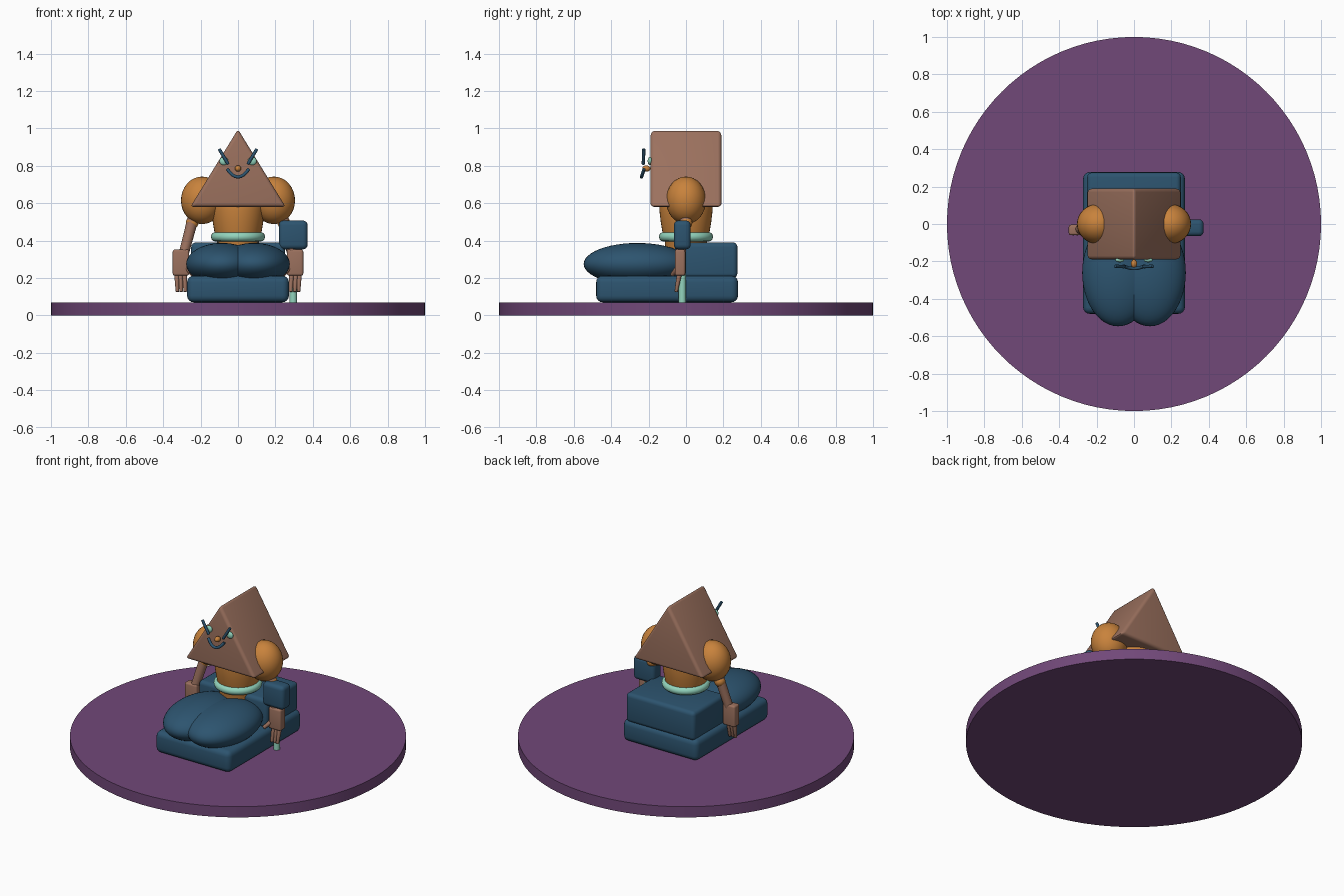
import bpy, bmesh, math
from mathutils import Vector, Matrix

if "Cube" in bpy.data.objects:
    bpy.data.objects.remove(bpy.data.objects["Cube"])


def material(name, rgb):
    m = bpy.data.materials.new(name)
    m.diffuse_color = (*rgb, 1)
    m.use_nodes = True
    m.node_tree.nodes["Principled BSDF"].inputs["Base Color"].default_value = m.diffuse_color
    return m


PURPLE = material("purple", (0.165, 0.065, 0.19))
NAVY = material("navy", (0.026, 0.089, 0.16))
BROWN = material("brown", (0.33, 0.165, 0.112))
ORANGE = material("orange", (0.58, 0.225, 0.045))
MINT = material("mint", (0.29, 0.66, 0.51))


def finish(name, bm, mat, bevel=0, angle=40):
    bmesh.ops.recalc_face_normals(bm, faces=bm.faces)
    me = bpy.data.meshes.new(name)
    bm.to_mesh(me)
    bm.free()
    ob = bpy.data.objects.new(name, me)
    bpy.context.collection.objects.link(ob)
    me.materials.append(mat)
    bpy.ops.object.select_all(action='DESELECT')
    ob.select_set(True)
    bpy.context.view_layer.objects.active = ob
    if bevel:
        mod = ob.modifiers.new("rounding", 'BEVEL')
        mod.width, mod.segments = bevel, 4
        bpy.ops.object.modifier_apply(modifier=mod.name)
    bpy.ops.object.shade_smooth_by_angle(angle=math.radians(angle))
    return ob


def box(name, lo, hi, mat, bevel):
    lo, hi = Vector(lo), Vector(hi)
    bm = bmesh.new()
    bmesh.ops.create_cube(bm, size=1, matrix=Matrix.Translation((lo + hi) / 2)
                          @ Matrix.Diagonal((*(hi - lo), 1)))
    return finish(name, bm, mat, bevel)


def ellipsoid(name, center, radii, mat, seg=32):
    bm = bmesh.new()
    bmesh.ops.create_uvsphere(bm, u_segments=seg, v_segments=seg // 2, radius=1,
                              matrix=Matrix.Translation(center) @ Matrix.Diagonal((*radii, 1)))
    return finish(name, bm, mat)


def rod(name, a, b, r1, r2, mat, bevel=0, seg=16):
    a, b = Vector(a), Vector(b)
    d = b - a
    rot = d.to_track_quat('Z', 'Y').to_matrix().to_4x4()
    bm = bmesh.new()
    bmesh.ops.create_cone(bm, cap_ends=True, segments=seg, radius1=r1, radius2=r2,
                          depth=d.length, matrix=Matrix.Translation((a + b) / 2) @ rot)
    return finish(name, bm, mat, bevel)


def lathe(name, profile, mat, seg=40):
    """Spin a closed or axis-ended list of (radius, z) round the vertical axis."""
    bm = bmesh.new()
    vs = [bm.verts.new((r, 0, z)) for r, z in profile]
    es = [bm.edges.new(p) for p in zip(vs, vs[1:])]
    bmesh.ops.spin(bm, geom=vs + es, cent=(0, 0, 0), axis=(0, 0, 1),
                   angle=2 * math.pi, steps=seg)
    bmesh.ops.remove_doubles(bm, verts=bm.verts, dist=1e-5)
    return finish(name, bm, mat)


# Round platform
rod("platform", (0, 0, 0), (0, 0, 0.07), 1, 1, PURPLE, seg=96)

# Cushion, seat block and thighs
box("cushion", (-0.272, -0.48, 0.07), (0.272, 0.278, 0.212), NAVY, 0.035)
box("seat_block", (-0.25, -0.06, 0.2), (0.25, 0.275, 0.39), NAVY, 0.025)
for s, side in ((-1, "left"), (1, "right")):
    ellipsoid(side + "_thigh", (s * 0.085, -0.26, 0.275), (0.192, 0.287, 0.112), NAVY, 48)

# Torso and belt
lathe("torso", [(0, 0.34), (0.11, 0.34), (0.112, 0.39), (0.125, 0.44), (0.135, 0.5),
                (0.142, 0.56), (0.14, 0.62), (0.1, 0.68), (0, 0.7)], ORANGE)
ring = [(0.12 + 0.025 * math.cos(t * math.pi / 6), 0.42 + 0.025 * math.sin(t * math.pi / 6))
        for t in range(13)]
lathe("belt", ring, MINT)

# Triangular prism head with softened edges
bm = bmesh.new()
tri = [bm.verts.new((x, -0.19, z)) for x, z in ((-0.255, 0.58), (0.255, 0.58), (0, 0.995))]
face = bm.faces.new(tri)
ext = bmesh.ops.extrude_face_region(bm, geom=[face])
bmesh.ops.translate(bm, vec=(0, 0.38, 0),
                    verts=[g for g in ext["geom"] if isinstance(g, bmesh.types.BMVert)])
finish("head", bm, BROWN, 0.02)

# Shoulders, arms and hands
for s, side in ((-1, "left"), (1, "right")):
    ellipsoid(side + "_shoulder", (s * 0.192, 0, 0.615), (0.113, 0.107, 0.127), ORANGE)
    ellipsoid(side + "_joint", (s * 0.245, 0, 0.495), (0.034, 0.034, 0.034), ORANGE, 20)
    rod(side + "_arm", (s * 0.24, 0, 0.52), (s * 0.29, -0.03, 0.33), 0.03, 0.027, BROWN)
    box(side + "_palm", (s * 0.305 - 0.044, -0.06, 0.212), (s * 0.305 + 0.044, -0.004, 0.352),
        BROWN, 0.012)
    for i, x in enumerate((0.328, 0.308, 0.286)):
        rod(f"{side}_finger_{i + 1}", (s * x, -0.035, 0.225),
            (s * (x - 0.004), -0.053, 0.125), 0.014, 0.009, BROWN, 0.004, 12)
    rod(side + "_thumb", (s * 0.28, -0.04, 0.26), (s * 0.238, -0.075, 0.215),
        0.015, 0.011, BROWN, 0.004, 12)

# Cuff and walking stick on the right side
box("right_cuff", (0.218, -0.065, 0.353), (0.372, 0.025, 0.507), NAVY, 0.025)
rod("stick", (0.295, -0.02, 0.07), (0.295, -0.02, 0.34), 0.02, 0.02, MINT)

# Face: eyes, brows, nose and mouth
for s, side in ((-1, "left"), (1, "right")):
    ellipsoid(side + "_eye", (s * 0.076, -0.193, 0.825), (0.024, 0.012, 0.022), MINT, 20)
    rod(side + "_brow", (s * 0.101, -0.226, 0.89), (s * 0.052, -0.228, 0.808),
        0.009, 0.009, NAVY, 0.003, 12)
ellipsoid("nose", (0, -0.212, 0.785), (0.017, 0.022, 0.017), ORANGE, 20)
curve = bpy.data.curves.new("mouth", 'CURVE')
curve.dimensions = '3D'
curve.bevel_depth = 0.009
curve.use_fill_caps = True
spline = curve.splines.new('POLY')
spline.points.add(8)
for i, p in enumerate(spline.points):
    t = i / 4 - 1
    p.co = (0.058 * t, -0.238 + 0.014 * t * t, 0.74 + 0.042 * t * t, 1)
curve.materials.append(NAVY)
bpy.context.collection.objects.link(bpy.data.objects.new("mouth", curve))
